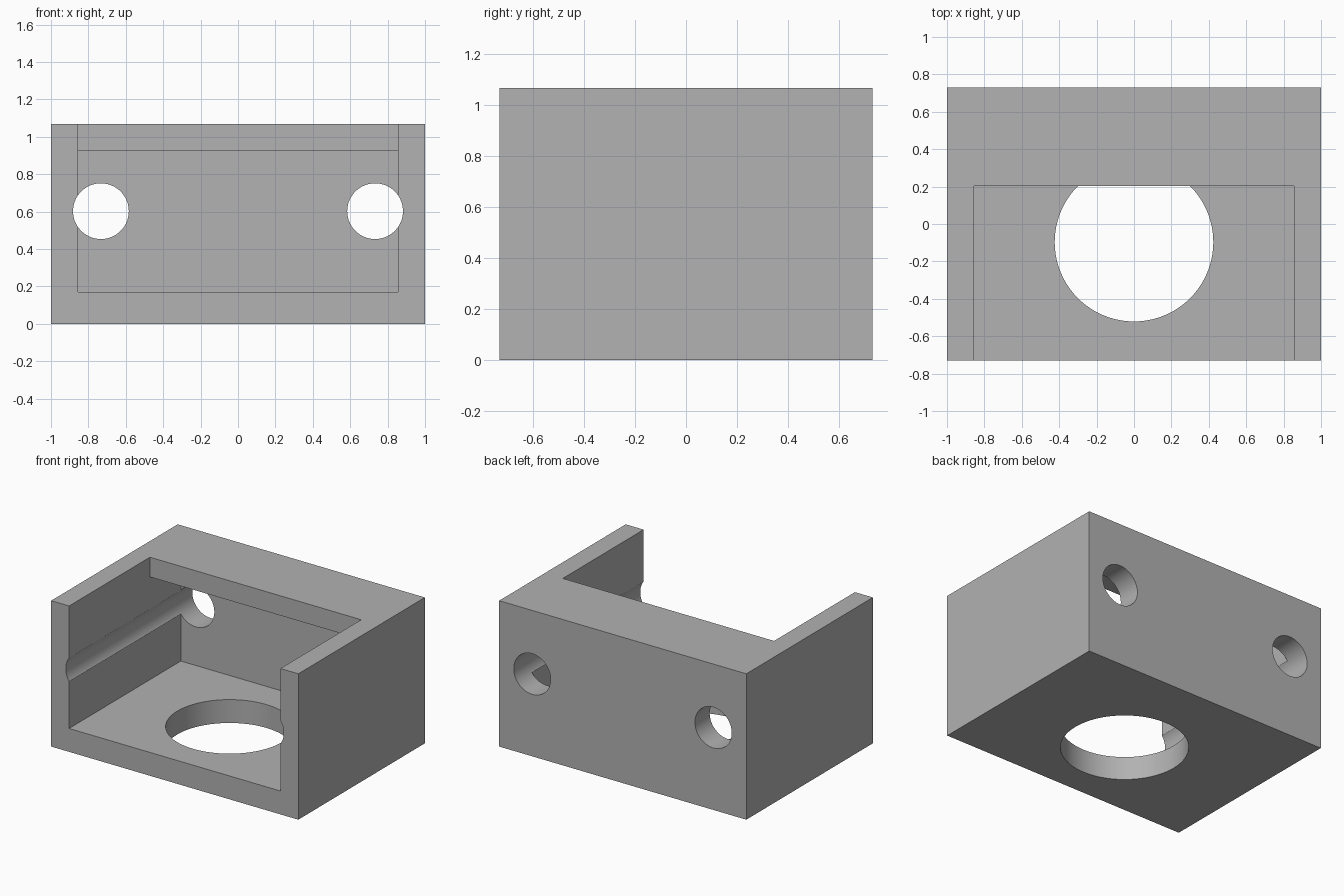
import bpy
import bmesh
from math import pi
from mathutils import Matrix, Vector

if "Cube" in bpy.data.objects:
    bpy.data.objects.remove(bpy.data.objects["Cube"], do_unlink=True)

HALF_W, HALF_D, HEIGHT = 1.0, 0.731, 1.067
INNER_X, FLOOR = 0.855, 0.171
OVER = 0.2  # cutter overshoot

grey = bpy.data.materials.new("plain grey")
grey.use_nodes = True
colour = (0.445, 0.445, 0.445, 1)
grey.diffuse_color = colour
grey.node_tree.nodes["Principled BSDF"].inputs["Base Color"].default_value = colour


def finish(name, bm):
    bmesh.ops.recalc_face_normals(bm, faces=bm.faces)
    mesh = bpy.data.meshes.new(name)
    bm.to_mesh(mesh)
    bm.free()
    mesh.materials.append(grey)
    obj = bpy.data.objects.new(name, mesh)
    bpy.context.collection.objects.link(obj)
    return obj


def side_prism(name, profile, half_width):
    """Extrude a (y, z) side profile symmetrically along x."""
    bm = bmesh.new()
    face = bm.faces.new([bm.verts.new((-half_width, y, z)) for y, z in profile])
    out = bmesh.ops.extrude_face_region(bm, geom=[face])
    verts = [v for v in out["geom"] if isinstance(v, bmesh.types.BMVert)]
    bmesh.ops.translate(bm, verts=verts, vec=(2 * half_width, 0, 0))
    return finish(name, bm)


def cylinder(name, centre, radius, depth, along_y=False):
    bm = bmesh.new()
    turn = Matrix.Rotation(pi / 2 if along_y else 0, 4, "X")
    bmesh.ops.create_cone(bm, cap_ends=True, segments=96, radius1=radius,
                          radius2=radius, depth=depth,
                          matrix=Matrix.Translation(Vector(centre)) @ turn)
    return finish(name, bm)


# Solid outer block
housing = side_prism("bracket_housing", [(-HALF_D, 0), (HALF_D, 0),
                                         (HALF_D, HEIGHT), (-HALF_D, HEIGHT)], HALF_W)

# Pocket open at the front and top, running under the rear top lip
lip_front, lip_under, back_wall = 0.203, 0.923, 0.56
front, top = -HALF_D - OVER, HEIGHT + OVER
cutters = [side_prism("pocket_cutter", [
    (front, FLOOR), (back_wall, FLOOR), (back_wall, lip_under),
    (lip_front, lip_under), (lip_front, top), (front, top)], INNER_X)]

# Large round opening in the floor
cutters.append(cylinder("floor_hole_cutter", (0, -0.097, FLOOR / 2), 0.424, 0.4))

# Bores through the back wall that also groove the side walls
for side, sign in (("left", 1), ("right", -1)):
    cutters.append(cylinder(side + "_bore_cutter", (sign * 0.733, 0, 0.602),
                            0.149, 2 * (HALF_D + OVER), along_y=True))

# Cut, then discard the cutters
bpy.context.view_layer.objects.active = housing
for cutter in cutters:
    mod = housing.modifiers.new(cutter.name, "BOOLEAN")
    mod.operation = "DIFFERENCE"
    mod.solver = "EXACT"
    mod.object = cutter
    cutter.hide_render = True
    bpy.ops.object.modifier_apply(modifier=mod.name)
    bpy.data.objects.remove(cutter, do_unlink=True)

# Smooth bores, crisp edges
bpy.ops.object.select_all(action="DESELECT")
housing.select_set(True)
bpy.ops.object.shade_smooth_by_angle(angle=pi / 6)
